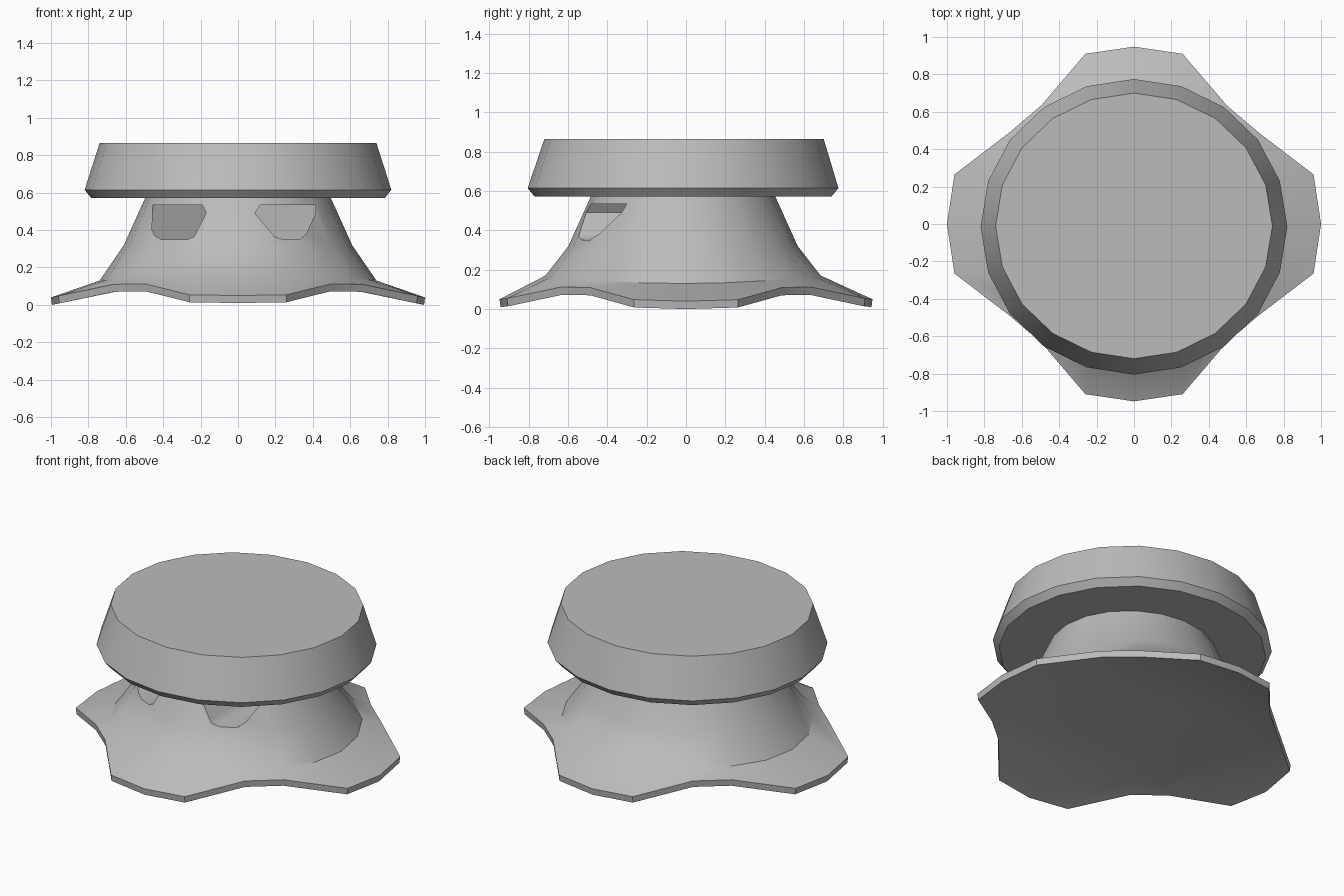
import bpy, bmesh
from math import sin, cos, tau, radians

cube = bpy.data.objects.get("Cube")
if cube:
    bpy.data.objects.remove(cube, do_unlink=True)

SIDES = 20
grey = bpy.data.materials.new("plain grey")
grey.use_nodes = True
colour = (0.5, 0.5, 0.5, 1)
grey.diffuse_color = colour
grey.node_tree.nodes["Principled BSDF"].inputs["Base Color"].default_value = colour


def ring(rx, ry, z, cy=-0.015, rise=0.0):
    """Oval loop; rise lifts the front and back of it."""
    angles = [tau * i / SIDES for i in range(SIDES)]
    return [(rx * cos(a), cy + ry * sin(a), z + rise * sin(a) ** 2) for a in angles]


def loft(name, loops):
    """Skin a stack of loops, listed from the bottom up, and cap both ends."""
    bm = bmesh.new()
    rows = [[bm.verts.new(p) for p in loop] for loop in loops]
    for low, high in zip(rows, rows[1:]):
        n = len(low)
        for i in range(n):
            j = (i + 1) % n
            bm.faces.new((low[i], low[j], high[j], high[i]))
    bm.faces.new(rows[0][::-1])
    bm.faces.new(rows[-1])
    bmesh.ops.recalc_face_normals(bm, faces=bm.faces)
    mesh = bpy.data.meshes.new(name)
    bm.to_mesh(mesh)
    bm.free()
    mesh.materials.append(grey)
    obj = bpy.data.objects.new(name, mesh)
    bpy.context.collection.objects.link(obj)
    return obj


def activate(obj):
    bpy.ops.object.select_all(action='DESELECT')
    obj.select_set(True)
    bpy.context.view_layer.objects.active = obj


# Wavy skirt rim: one quarter, mirrored round to a full loop
quarter = [(1, 0, 0), (0.96, 0.265, 0.008), (0.665, 0.49, 0.07),
           (0.495, 0.635, 0.072), (0.26, 0.91, 0.014), (0, 0.948, 0.01)]
half = quarter + [(-x, y, z) for x, y, z in quarter[-2::-1]]
rim = half + [(x, -y, z) for x, y, z in half[-2:0:-1]]
rim_top = [(x, y, z + 0.04) for x, y, z in rim]
rim_bottom = [(x * 0.995, y * 0.995, z) for x, y, z in rim]

# Flared body with its skirt
body = loft("flared_body", [
    ring(0.3, 0.28, 0.115),
    ring(0.66, 0.62, 0.085, rise=0.03),
    rim_bottom,
    rim_top,
    ring(0.74, 0.70, 0.13, rise=0.04),
    ring(0.61, 0.583, 0.32),
    ring(0.495, 0.468, 0.575),
    ring(0.48, 0.45, 0.62),
])

# Eye sockets, cut straight back to a slanted inner wall
eyes = {
    "left": [(0.12, 0.535), (0.415, 0.535), (0.415, 0.49), (0.365, 0.38),
             (0.33, 0.35), (0.24, 0.35), (0.195, 0.365), (0.09, 0.49)],
    "right": [(-0.19, 0.535), (-0.455, 0.535), (-0.46, 0.40), (-0.445, 0.37),
              (-0.41, 0.35), (-0.27, 0.35), (-0.235, 0.365), (-0.17, 0.49)],
}
for side, outline in eyes.items():
    back = [(x, -0.22 + (0.46 - abs(x)) * 0.6, z) for x, z in outline]
    front = [(x, -1.0, z) for x, z in outline]
    cutter = loft(side + "_eye_cutter", [back, front])
    cutter.hide_render = True
    cut = body.modifiers.new(side + "_eye", 'BOOLEAN')
    cut.operation = 'DIFFERENCE'
    cut.solver = 'EXACT'
    cut.object = cutter
    activate(body)
    bpy.ops.object.modifier_apply(modifier=cut.name)
    bpy.data.objects.remove(cutter, do_unlink=True)

# Wide flat-topped cap
cap = loft("cap", [
    ring(0.785, 0.755, 0.572),
    ring(0.82, 0.79, 0.615),
    ring(0.74, 0.71, 0.865, cy=-0.01),
])

for obj in (body, cap):
    activate(obj)
    bpy.ops.object.shade_smooth_by_angle(angle=radians(32))
